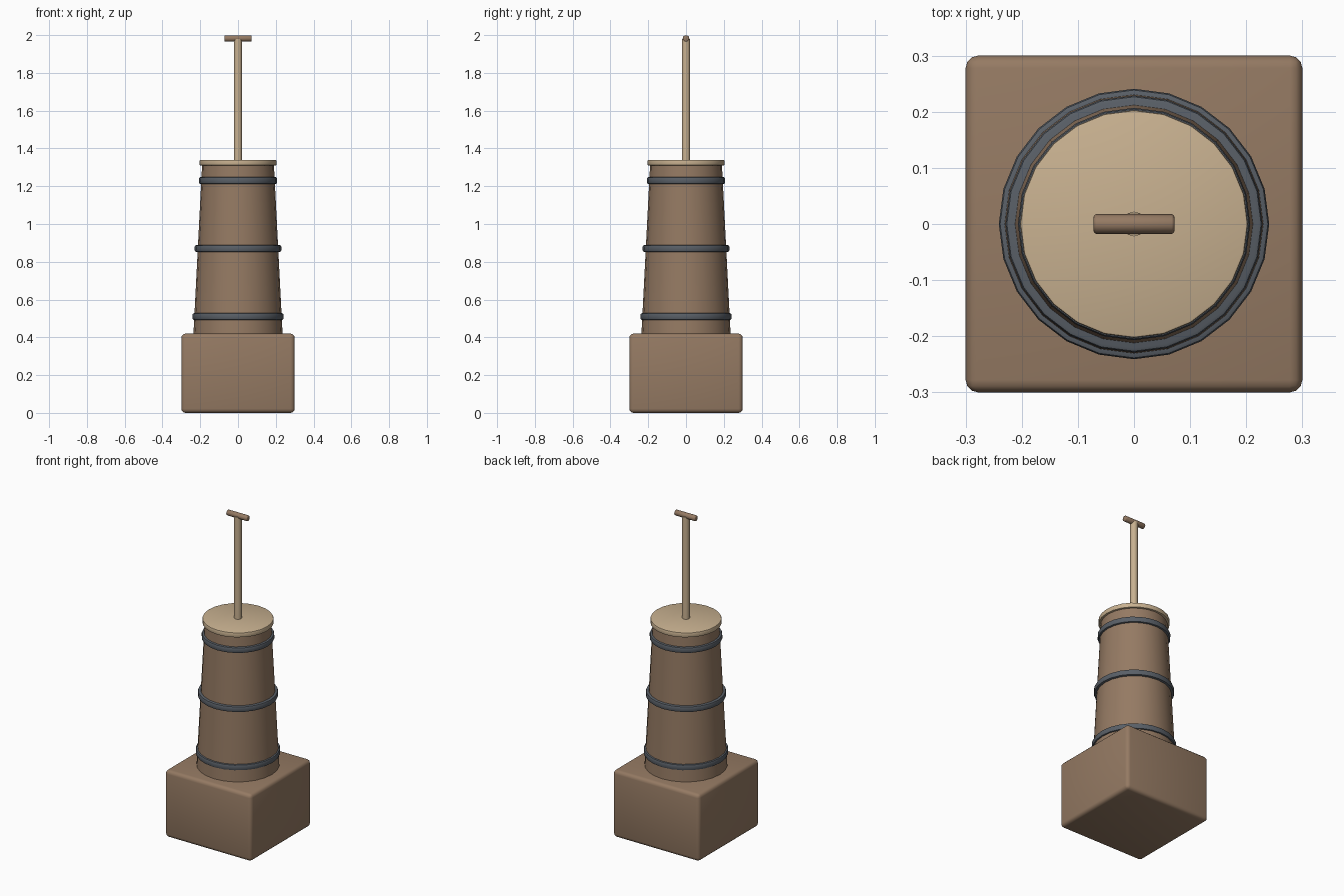
import bpy
import math

cube = bpy.data.objects.get("Cube")
if cube:
    bpy.data.objects.remove(cube, do_unlink=True)


def material(name, color):
    mat = bpy.data.materials.new(name)
    mat.use_nodes = True
    mat.diffuse_color = (*color, 1)
    mat.node_tree.nodes["Principled BSDF"].inputs["Base Color"].default_value = (*color, 1)
    return mat


brown = material("brown wood", (0.30, 0.195, 0.125))
pale = material("pale wood", (0.58, 0.44, 0.28))
iron = material("dark iron", (0.10, 0.115, 0.135))


def finish(name, mat, bevel=0, segments=2, angle=35):
    """Name, colour, bevel and shade the active object."""
    obj = bpy.context.object
    obj.name = name
    obj.data.materials.append(mat)
    bpy.ops.object.transform_apply(location=False, rotation=True, scale=True)
    if bevel:
        mod = obj.modifiers.new("soft edges", 'BEVEL')
        mod.width = bevel
        mod.segments = segments
        mod.limit_method = 'ANGLE'
        mod.angle_limit = math.radians(50)
        bpy.ops.object.modifier_apply(modifier=mod.name)
    bpy.ops.object.shade_smooth_by_angle(angle=math.radians(angle))
    return obj


def cone(name, mat, r_low, r_high, z_low, z_high, sides=24, **edges):
    """Upright round part between two heights."""
    bpy.ops.mesh.primitive_cone_add(vertices=sides, radius1=r_low, radius2=r_high,
                                    depth=z_high - z_low,
                                    location=(0, 0, (z_low + z_high) / 2))
    return finish(name, mat, **edges)


# Square base block
bpy.ops.mesh.primitive_cube_add(size=1, location=(0, 0, 0.21))
bpy.context.object.scale = (0.6, 0.6, 0.42)
finish("base_block", brown, bevel=0.022, segments=3)

# Tapered barrel and lid
cone("barrel", brown, 0.237, 0.19, 0.40, 1.315)
cone("lid", pale, 0.203, 0.203, 1.31, 1.34, bevel=0.004)

# Iron hoops
for label, z, radius in (("lower", 0.51, 0.241), ("middle", 0.87, 0.229), ("upper", 1.23, 0.207)):
    cone(label + "_hoop", iron, radius, radius, z - 0.018, z + 0.018, bevel=0.008)

# Plunger rod and cross handle
cone("plunger_rod", pale, 0.022, 0.022, 1.33, 1.98, sides=12)
bpy.ops.mesh.primitive_cylinder_add(vertices=10, radius=0.0175, depth=0.144,
                                    location=(0, 0, 1.9825), rotation=(0, math.pi / 2, 0))
finish("cross_handle", brown, bevel=0.005, angle=50)
